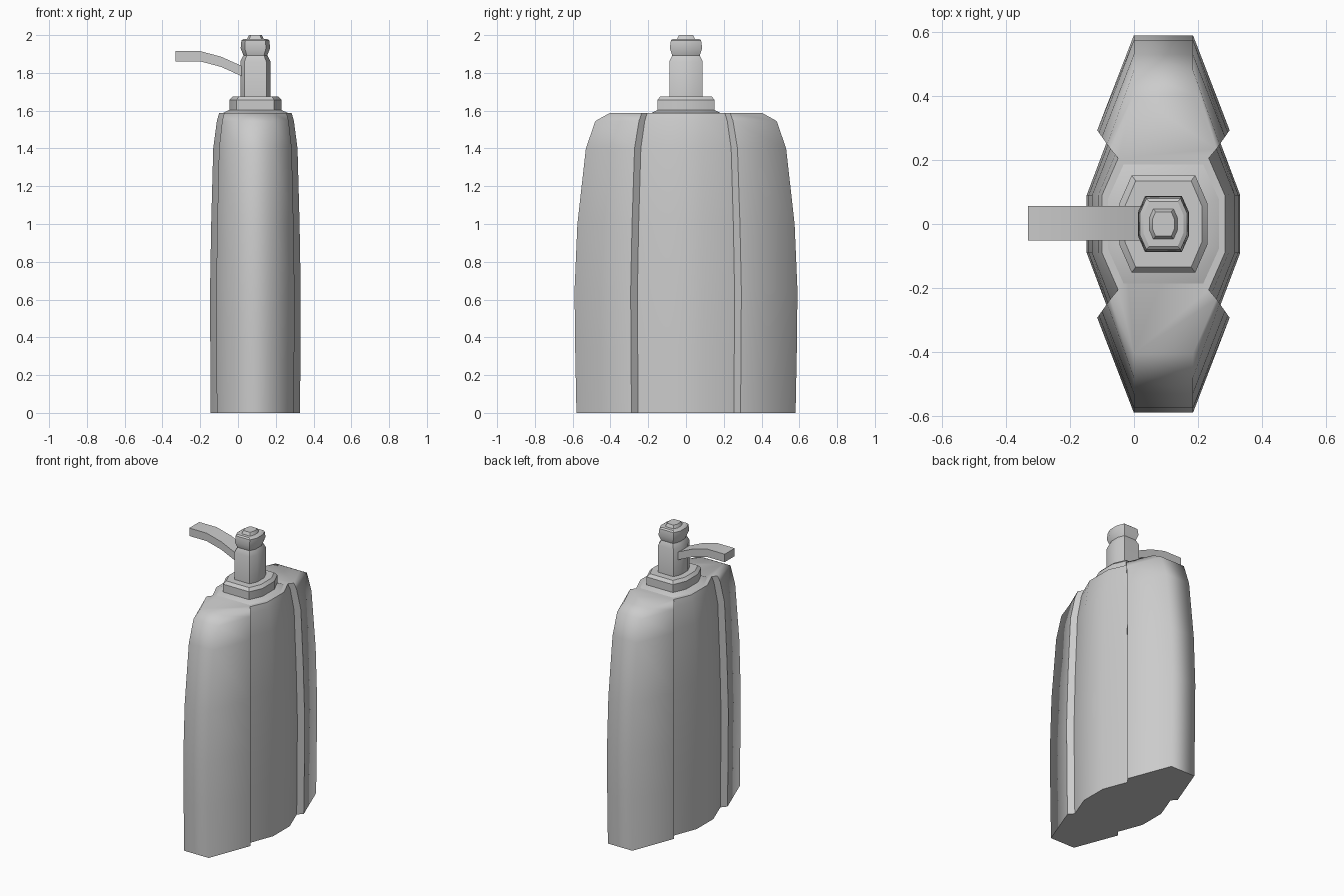
import bpy, bmesh
from math import radians

cube = bpy.data.objects.get("Cube")
if cube:
    bpy.data.objects.remove(cube, do_unlink=True)

CX = 0.092  # bottle axis; the spout reaches out to the right side

grey = bpy.data.materials.new("plain_grey")
grey.use_nodes = True
grey.diffuse_color = (0.6, 0.6, 0.6, 1)
grey.node_tree.nodes["Principled BSDF"].inputs["Base Color"].default_value = (0.6, 0.6, 0.6, 1)


def finish(bm, name):
    bmesh.ops.recalc_face_normals(bm, faces=bm.faces)
    mesh = bpy.data.meshes.new(name)
    bm.to_mesh(mesh)
    bm.free()
    mesh.materials.append(grey)
    obj = bpy.data.objects.new(name, mesh)
    bpy.context.collection.objects.link(obj)
    return obj


def mirror_ring(quarter):
    """Quarter outline (end to side) mirrored into a full ring."""
    half = quarter + [(x, -y) for x, y in reversed(quarter)]
    return half + [(-x, -y) for x, y in half]


def loft(rings):
    """Skin a stack of (z, outline) rings and cap both ends."""
    bm = bmesh.new()
    loops = [[bm.verts.new((CX + x, y, z)) for x, y in ring] for z, ring in rings]
    n = len(loops[0])
    for a, b in zip(loops, loops[1:]):
        for i in range(n):
            j = (i + 1) % n
            bm.faces.new((a[i], a[j], b[j], b[i]))
    bm.faces.new(loops[0])
    bm.faces.new(loops[-1])
    return bm, loops


def smooth(obj, angle):
    bpy.ops.object.select_all(action="DESELECT")
    obj.select_set(True)
    bpy.context.view_layer.objects.active = obj
    bpy.ops.object.shade_smooth_by_angle(angle=radians(angle))


# Bottle body: two end lobes with a stepped panel between them
levels = [  # height, lobe reach, waist scale
    (0, 0.58, 0.985), (0.35, 0.587, 0.995), (0.65, 0.59, 1), (1.0, 0.575, 0.975),
    (1.4, 0.53, 0.93), (1.545, 0.48, 0.85), (1.587, 0.405, 0.8)]
rings = [(z, mirror_ring([(0.0925, reach), (0.207 * s, 0.293 * s),
                          (0.177 * s, 0.257 * s), (0.24 * s, 0.09)]))
         for z, reach, s in levels]
bm, loops = loft(rings)
for f in bm.faces:
    f.smooth = True
count = len(loops[0])
for i in range(count):
    # Sharp step edges run the full height
    if i % 8 in (1, 2, 5, 6):
        for a, b in zip(loops, loops[1:]):
            bm.edges.get((a[i], b[i])).smooth = False
    # Sharp base rim, and sharp top rim except around the lobe ends
    j = (i + 1) % count
    bm.edges.get((loops[0][i], loops[0][j])).smooth = False
    if i % 8 in (1, 2, 3, 4, 5):
        bm.edges.get((loops[-1][i], loops[-1][j])).smooth = False
finish(bm, "bottle_body")


def turned(name, profile):
    """Eight-sided part from (height, half width, half depth) rows."""
    bm, _ = loft([(z, mirror_ring([(w * 0.72, d), (w, d * 0.42)])) for z, w, d in profile])
    smooth(finish(bm, name), 30)


turned("shoulder", [(1.58, 0.188, 0.2), (1.603, 0.14, 0.152)])
turned("collar", [(1.6, 0.138, 0.152), (1.657, 0.138, 0.152), (1.676, 0.12, 0.135)])
turned("pump_stem", [(1.67, 0.08, 0.088), (1.86, 0.08, 0.088), (1.895, 0.062, 0.072)])
turned("pump_cap", [(1.89, 0.062, 0.072), (1.93, 0.078, 0.086),
                    (1.972, 0.074, 0.08), (1.98, 0.062, 0.07)])
turned("pump_button", [(1.975, 0.046, 0.05), (2.0, 0.034, 0.038)])

# Curved spout: side outline extruded across its width
top = [(-0.332, 1.915), (-0.2, 1.915), (-0.09, 1.886), (0.03, 1.832)]
bm = bmesh.new()
sections = [[bm.verts.new((x, y, z - drop)) for y, drop in
             ((-0.052, 0), (0.056, 0), (0.056, 0.054), (-0.052, 0.054))] for x, z in top]
for a, b in zip(sections, sections[1:]):
    for i in range(4):
        j = (i + 1) % 4
        bm.faces.new((a[i], a[j], b[j], b[i]))
bm.faces.new(sections[0])
bm.faces.new(sections[-1])
smooth(finish(bm, "spout"), 30)
